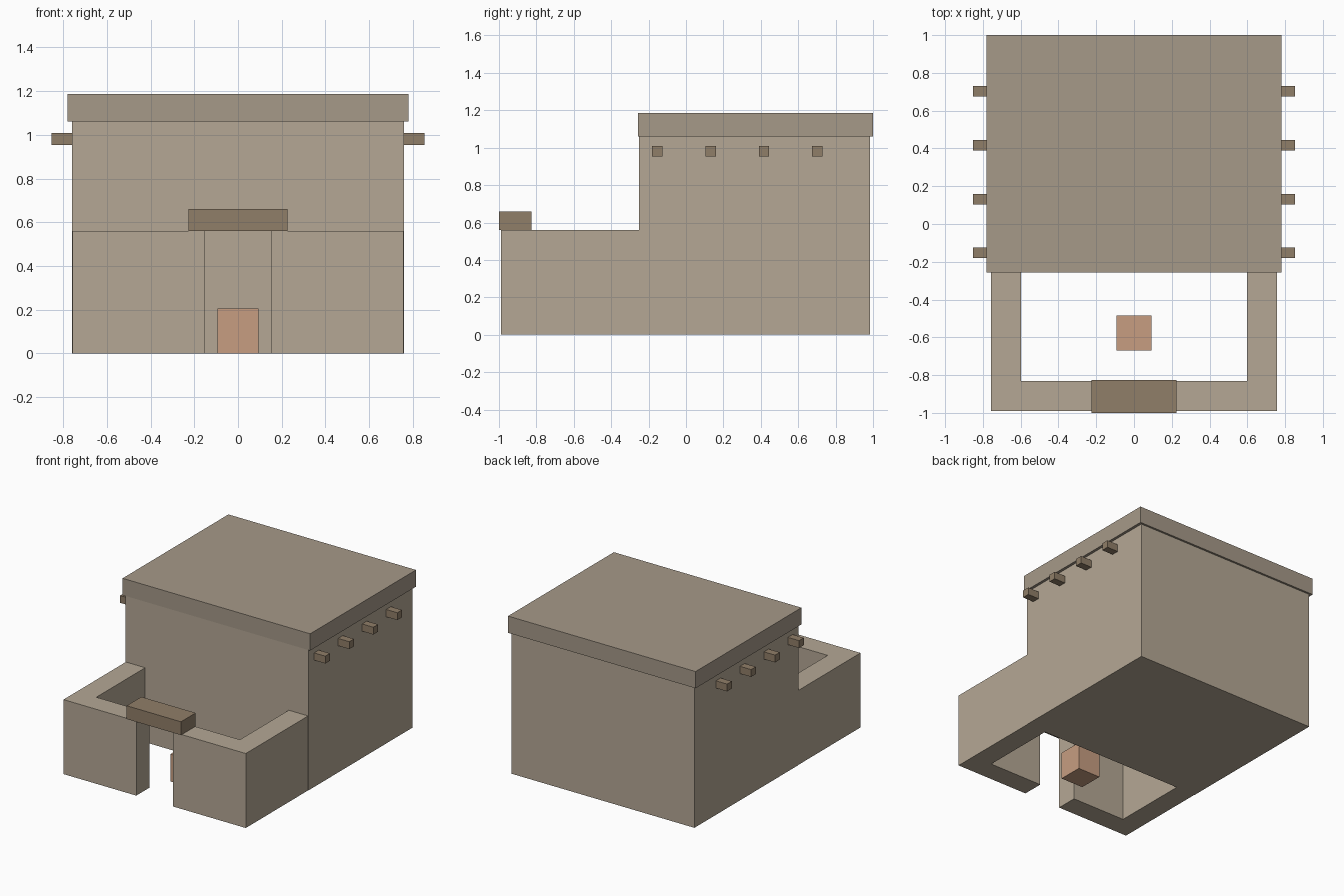
import bpy
import bmesh
from mathutils import Matrix, Vector

if "Cube" in bpy.data.objects:
    bpy.data.objects.remove(bpy.data.objects["Cube"])


def material(name, rgb):
    m = bpy.data.materials.new(name)
    m.diffuse_color = (*rgb, 1.0)
    m.use_nodes = True
    m.node_tree.nodes["Principled BSDF"].inputs["Base Color"].default_value = m.diffuse_color
    return m


ADOBE = material("adobe", (0.46, 0.39, 0.30))
ROOF = material("roof_clay", (0.38, 0.32, 0.25))
WOOD = material("wood", (0.28, 0.21, 0.14))
TERRACOTTA = material("terracotta", (0.57, 0.34, 0.22))


def add_object(name, bm, mat):
    mesh = bpy.data.meshes.new(name)
    bm.normal_update()
    bm.to_mesh(mesh)
    bm.free()
    mesh.materials.append(mat)
    obj = bpy.data.objects.new(name, mesh)
    bpy.context.collection.objects.link(obj)
    return obj


def box(name, x, y, z, mat):
    """Axis-aligned box from (min, max) ranges."""
    bm = bmesh.new()
    size = [r[1] - r[0] for r in (x, y, z)]
    mid = Vector([(r[0] + r[1]) / 2 for r in (x, y, z)])
    bmesh.ops.create_cube(bm, size=1.0, matrix=Matrix.Translation(mid) @ Matrix.Diagonal((*size, 1.0)))
    return add_object(name, bm, mat)


def prism(name, outline, height, mat):
    """Extrude a ground outline upwards."""
    bm = bmesh.new()
    face = bm.faces.new([bm.verts.new((x, y, 0)) for x, y in outline])
    top = bmesh.ops.extrude_face_region(bm, geom=[face], use_keep_orig=True)
    bmesh.ops.translate(bm, vec=(0, 0, height),
                        verts=[g for g in top["geom"] if isinstance(g, bmesh.types.BMVert)])
    bmesh.ops.recalc_face_normals(bm, faces=bm.faces)
    return add_object(name, bm, mat)


def mirror_x(obj):
    obj.modifiers.new("mirror", "MIRROR").use_axis[0] = True


# House body and overhanging flat roof
box("house", (-0.76, 0.76), (-0.25, 0.985), (0, 1.06), ADOBE)
box("roof", (-0.78, 0.78), (-0.257, 1.0), (1.06, 1.186), ROOF)

# L-shaped courtyard wall, mirrored to leave the gateway open
wall = prism("courtyard_wall", [(0.153, -0.99), (0.758, -0.99), (0.758, -0.25),
                                (0.597, -0.25), (0.597, -0.83), (0.153, -0.83)], 0.56, ADOBE)
mirror_x(wall)

# Gate lintel
box("gate_lintel", (-0.226, 0.226), (-1.0, -0.825), (0.56, 0.66), WOOD)

# Clay block in the courtyard
box("clay_block", (-0.093, 0.093), (-0.67, -0.485), (0, 0.206), TERRACOTTA)

# Projecting roof beam ends on both sides
for i in range(4):
    y = -0.153 + i * 0.285
    beam = box(f"beam_end_{i + 1}", (0.70, 0.853), (y - 0.028, y + 0.028), (0.953, 1.008), WOOD)
    mirror_x(beam)
